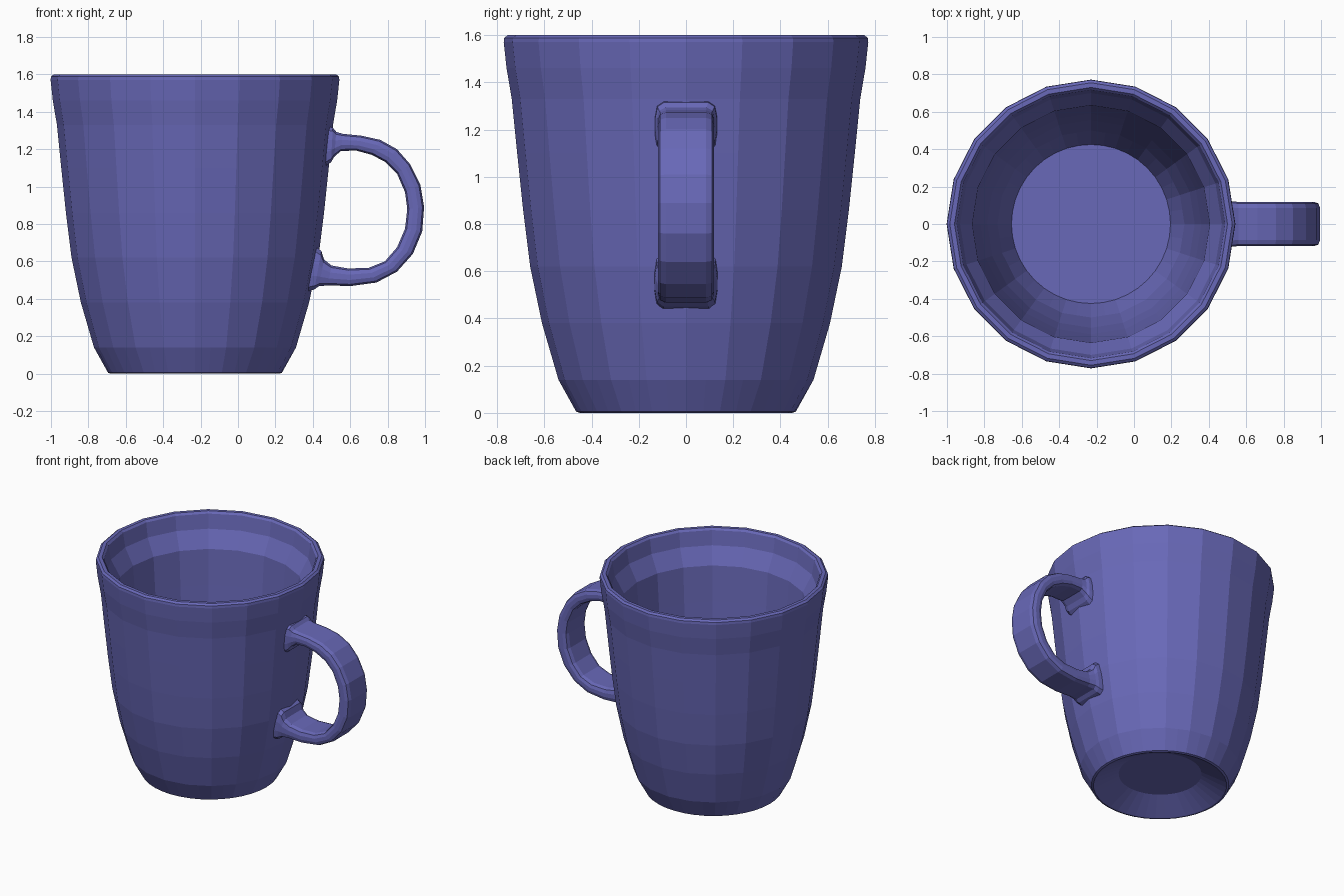
import bpy, bmesh, math
from mathutils import Vector

glaze = bpy.data.materials.new("blue_glaze")
glaze.diffuse_color = (0.14, 0.14, 0.48, 1)


def loft(name, rings):
    """Skin a list of closed vertex rings and cap both ends, flat shaded."""
    bm = bmesh.new()
    loops = [[bm.verts.new(p) for p in ring] for ring in rings]
    n = len(loops[0])
    for a, b in zip(loops, loops[1:]):
        for i in range(n):
            j = (i + 1) % n
            bm.faces.new((a[i], a[j], b[j], b[i]))
    bm.faces.new(loops[0][::-1])
    bm.faces.new(loops[-1])
    bmesh.ops.recalc_face_normals(bm, faces=bm.faces)
    mesh = bpy.data.meshes.new(name)
    bm.to_mesh(mesh)
    bm.free()
    mesh.materials.append(glaze)
    obj = bpy.data.objects.new(name, mesh)
    bpy.context.collection.objects.link(obj)
    return obj


# Cup: 20-sided lathe whose base and floor are rounder (every side split in two)
CX, SIDES = -0.23, 20
profile = [(0.28, 0.09), (0.44, 0.005), (0.45, 0.0), (0.465, 0.005),
           (0.54, 0.14), (0.61, 0.38), (0.66, 0.62), (0.69, 0.86),
           (0.715, 1.10), (0.738, 1.33), (0.76, 1.46), (0.772, 1.57),
           (0.77, 1.588), (0.755, 1.60), (0.73, 1.60), (0.717, 1.585),
           (0.70, 1.48), (0.635, 1.36), (0.615, 1.10), (0.59, 0.82),
           (0.555, 0.55), (0.50, 0.30), (0.425, 0.12)]
rings = []
for r, z in profile:
    flat = 1.0 if z < 0.13 else math.cos(math.pi / SIDES)
    ring = []
    for i in range(2 * SIDES):
        a, rr = math.pi * i / SIDES, r * (flat if i % 2 else 1.0)
        ring.append((CX + rr * math.cos(a), rr * math.sin(a), z))
    rings.append(ring)
loft("cup_body", rings)

# Handle: (outer x, outer z, inner x, inner z, half width), flared at both joints
stations = [(0.44, 1.33, 0.44, 1.09, 0.135),
            (0.507, 1.315, 0.497, 1.13, 0.130),
            (0.525, 1.293, 0.515, 1.16, 0.122),
            (0.56, 1.282, 0.55, 1.19, 0.118),
            (0.66, 1.272, 0.63, 1.193, 0.118),
            (0.76, 1.25, 0.715, 1.17, 0.118),
            (0.85, 1.20, 0.79, 1.13, 0.118),
            (0.92, 1.12, 0.85, 1.07, 0.118),
            (0.975, 1.01, 0.893, 0.97, 0.118),
            (0.995, 0.89, 0.905, 0.88, 0.118),
            (0.985, 0.76, 0.893, 0.775, 0.118),
            (0.935, 0.64, 0.85, 0.675, 0.118),
            (0.85, 0.545, 0.785, 0.60, 0.118),
            (0.74, 0.487, 0.70, 0.566, 0.118),
            (0.60, 0.468, 0.59, 0.562, 0.118),
            (0.48, 0.472, 0.50, 0.578, 0.118),
            (0.432, 0.467, 0.46, 0.61, 0.126),
            (0.408, 0.45, 0.446, 0.655, 0.132),
            (0.34, 0.43, 0.40, 0.69, 0.135)]
# Rounded rectangle section: (side, depth from inner 0 to outer 1)
section = [(-0.72, 1), (0.72, 1), (0.93, 0.9), (1, 0.65), (1, 0.35), (0.93, 0.1),
           (0.72, 0), (-0.72, 0), (-0.93, 0.1), (-1, 0.35), (-1, 0.65), (-0.93, 0.9)]
rings = []
for ox, oz, ix, iz, w in stations:
    outer, inner = Vector((ox, 0, oz)), Vector((ix, 0, iz))
    rings.append([inner.lerp(outer, t) + Vector((0, s * w, 0)) for s, t in section])
loft("handle", rings)
